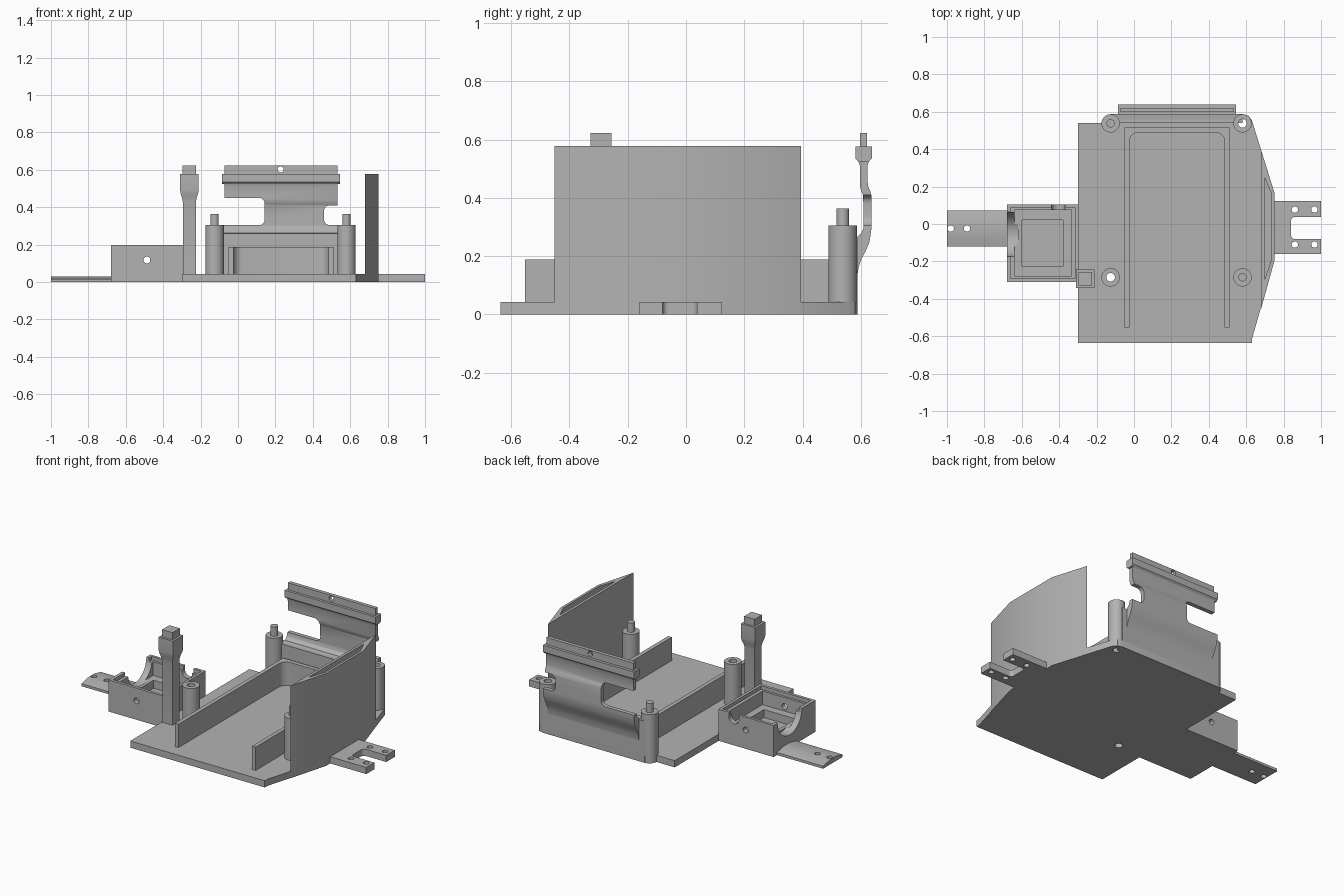
import bpy, bmesh, math
from mathutils import Vector

if "Cube" in bpy.data.objects:
    bpy.data.objects.remove(bpy.data.objects["Cube"])

grey = bpy.data.materials.new("plain grey")
grey.use_nodes = True
grey.diffuse_color = (0.45, 0.45, 0.45, 1)
grey.node_tree.nodes["Principled BSDF"].inputs["Base Color"].default_value = grey.diffuse_color


def prism(name, pts, lo, hi, axis="Z"):
    """Extrude a 2D outline along an axis."""
    place = {"X": lambda a, b: (lo, a, b), "Y": lambda a, b: (a, lo, b), "Z": lambda a, b: (a, b, lo)}[axis]
    bm = bmesh.new()
    face = bm.faces.new([bm.verts.new(place(a, b)) for a, b in pts])
    ext = bmesh.ops.extrude_face_region(bm, geom=[face])
    shift = Vector([(hi - lo) * (axis == k) for k in "XYZ"])
    bmesh.ops.translate(bm, verts=[v for v in ext["geom"] if isinstance(v, bmesh.types.BMVert)], vec=shift)
    bmesh.ops.recalc_face_normals(bm, faces=bm.faces)
    mesh = bpy.data.meshes.new(name)
    bm.to_mesh(mesh)
    bm.free()
    mesh.materials.append(grey)
    ob = bpy.data.objects.new(name, mesh)
    bpy.context.collection.objects.link(ob)
    return ob


def rect(a0, a1, b0, b1, r=0.0):
    """Rectangle outline, with rounded corners when r is given."""
    if not r:
        return [(a0, b0), (a1, b0), (a1, b1), (a0, b1)]
    pts = []
    for i, (a, b) in enumerate([(a1 - r, b1 - r), (a0 + r, b1 - r), (a0 + r, b0 + r), (a1 - r, b0 + r)]):
        for k in range(7):
            t = math.pi / 2 * (i + k / 6)
            pts.append((a + r * math.cos(t), b + r * math.sin(t)))
    return pts


def circle(a, b, r, n=32):
    return [(a + r * math.cos(2 * math.pi * k / n), b + r * math.sin(2 * math.pi * k / n)) for k in range(n)]


def box(name, x0, x1, y0, y1, z0, z1):
    return prism(name, rect(x0, x1, y0, y1), z0, z1)


def cut(ob, *cutters):
    """Subtract each cutter and discard it."""
    bpy.context.view_layer.objects.active = ob
    for c in cutters:
        m = ob.modifiers.new("cut", "BOOLEAN")
        m.operation, m.solver, m.object = "DIFFERENCE", "EXACT", c
        bpy.ops.object.modifier_apply(modifier=m.name)
        bpy.data.objects.remove(c)
    return ob


def hole(x, y, r=0.017, lo=-0.1, hi=1):
    return prism("hole", circle(x, y, r, 24), lo, hi)


# Base plate with angled left side
T = 0.042
plate = prism("base_plate", [(-0.3, -0.637), (0.63, -0.637), (0.632, -0.61), (0.75, -0.2), (0.75, 0.17),
                             (0.63, 0.555), (0.61, 0.58), (0.58, 0.588), (-0.125, 0.588),
                             (-0.17, 0.54), (-0.3, 0.54)], 0, T)
open_posts = [(0.58, 0.538), (-0.125, -0.285)]
pin_posts = [(-0.125, 0.538), (0.58, -0.285)]
cut(plate, *[hole(x, y, 0.023) for x, y in open_posts])

# Four posts, two open and two with pins
for i, (x, y) in enumerate(open_posts):
    cut(prism(f"open_post_{i}", circle(x, y, 0.049), 0, 0.305), hole(x, y, 0.023))
for i, (x, y) in enumerate(pin_posts):
    prism(f"pin_post_{i}", circle(x, y, 0.049), 0, 0.305)
    prism(f"post_pin_{i}", circle(x, y, 0.022), 0.3, 0.363)

# U-shaped inner wall
u_wall = box("inner_u_wall", -0.05, 0.51, -0.553, 0.517, 0.03, 0.188)
cut(u_wall, prism("c", rect(-0.025, 0.485, -0.9, 0.49, 0.05), T, 0.5),
    box("c", -0.025, 0.485, -0.7, 0.3, 0, 0.5))

# Tall side shield with a pocket in its top
shield = prism("side_shield", [(0.68, -0.452), (0.75, -0.2), (0.75, 0.17), (0.68, 0.395)], 0.0, 0.578)
cut(shield, prism("c", [(0.697, -0.3), (0.735, -0.19), (0.735, 0.16), (0.697, 0.25)], T, 1))

# Forked tab on the left
fork = cut(box("forked_tab", 0.74, 1, -0.16, 0.123, 0, T),
           prism("c", rect(0.84, 1.2, -0.08, 0.038, 0.02), -0.1, 0.1),
           *[hole(x, y) for x in (0.86, 0.965) for y in (0.077, -0.11)])

# Thin tab on the right with sloping edges
cut(prism("thin_tab", [(-0.12, 0), (0.072, 0), (0.072, 0.016), (0.008, 0.03), (-0.056, 0.03), (-0.12, 0.016)],
          -1, -0.66, "X"),
    *[hole(x, -0.024) for x in (-0.98, -0.893)])

# Stepped open box with a round cradle, notch and cross holes
tray = box("stepped_box", -0.68, -0.298, -0.31, 0.105, 0, 0.198)
cut(tray,
    box("c", -0.66, -0.315, -0.292, 0.088, 0.175, 0.5),
    box("c", -0.64, -0.335, -0.278, 0.074, 0.09, 0.5),
    box("c", -0.6, -0.38, -0.228, 0.022, 0.04, 0.5),
    prism("c", circle(-0.055, 0.198, 0.12), -0.8, -0.62, "X"),
    prism("c", rect(-0.44, -0.37, 0.135, 0.4, 0.034), 0.05, 0.2, "Y"),
    prism("c", circle(-0.487, 0.118, 0.018, 24), -0.5, 0.3, "Y"))

# Square tower with a flared head
cx, cy = -0.26, -0.292
bm = bmesh.new()
rings = []
for z, h in [(0.0, 0.035), (0.43, 0.035), (0.45, 0.039), (0.475, 0.047), (0.495, 0.05), (0.577, 0.05),
             (0.577, 0.036), (0.622, 0.036)]:
    rings.append([bm.verts.new((cx + a * h, cy + b * h, z)) for a, b in rect(-1, 1, -1, 1)])
for lower, upper in zip(rings, rings[1:]):
    for k in range(4):
        bm.faces.new([lower[k], lower[(k + 1) % 4], upper[(k + 1) % 4], upper[k]])
bm.faces.new(rings[0][::-1])
bm.faces.new(rings[-1])
mesh = bpy.data.meshes.new("square_tower")
bm.to_mesh(mesh)
bm.free()
mesh.materials.append(grey)
bpy.context.collection.objects.link(bpy.data.objects.new("square_tower", mesh))

# Back wall between the rear posts
box("back_wall", -0.125, 0.58, 0.54, 0.588, 0, 0.26)

# Springy back clip: curved section with side notches
outer = [(0.588, 0.13), (0.592, 0.16), (0.602, 0.19), (0.618, 0.22), (0.63, 0.25), (0.636, 0.29), (0.636, 0.41),
         (0.632, 0.425), (0.625, 0.44), (0.623, 0.46), (0.623, 0.51), (0.628, 0.525), (0.638, 0.535), (0.638, 0.577)]
inner = [(0.582, 0.577), (0.582, 0.535), (0.592, 0.525), (0.597, 0.51), (0.597, 0.44), (0.601, 0.425),
         (0.608, 0.41), (0.61, 0.3), (0.603, 0.28), (0.585, 0.263), (0.56, 0.26), (0.56, 0.13)]
clip = prism("back_clip", outer + inner, -0.085, 0.545, "X")
cut(clip,
    prism("c", rect(-0.4, 0.143, 0.305, 0.45, 0.03), 0.4, 0.8, "Y"),
    prism("c", rect(0.46, 0.9, 0.305, 0.41, 0.03), 0.4, 0.8, "Y"),
    box("c", -0.3, -0.073, 0.4, 0.8, 0.4, 0.525),
    box("c", 0.533, 0.8, 0.4, 0.8, 0.35, 0.525))
cut(box("clip_top_rail", -0.072, 0.532, 0.598, 0.621, 0.57, 0.622),
    prism("c", circle(0.228, 0.602, 0.016, 24), 0.4, 0.8, "Y"))

# Smooth the curved faces, keep the edges crisp
parts = [o for o in bpy.context.collection.objects if o.type == "MESH" and grey.name in o.data.materials]
bpy.ops.object.select_all(action="DESELECT")
for o in parts:
    o.select_set(True)
bpy.context.view_layer.objects.active = plate
bpy.ops.object.shade_smooth_by_angle(angle=math.radians(25))
